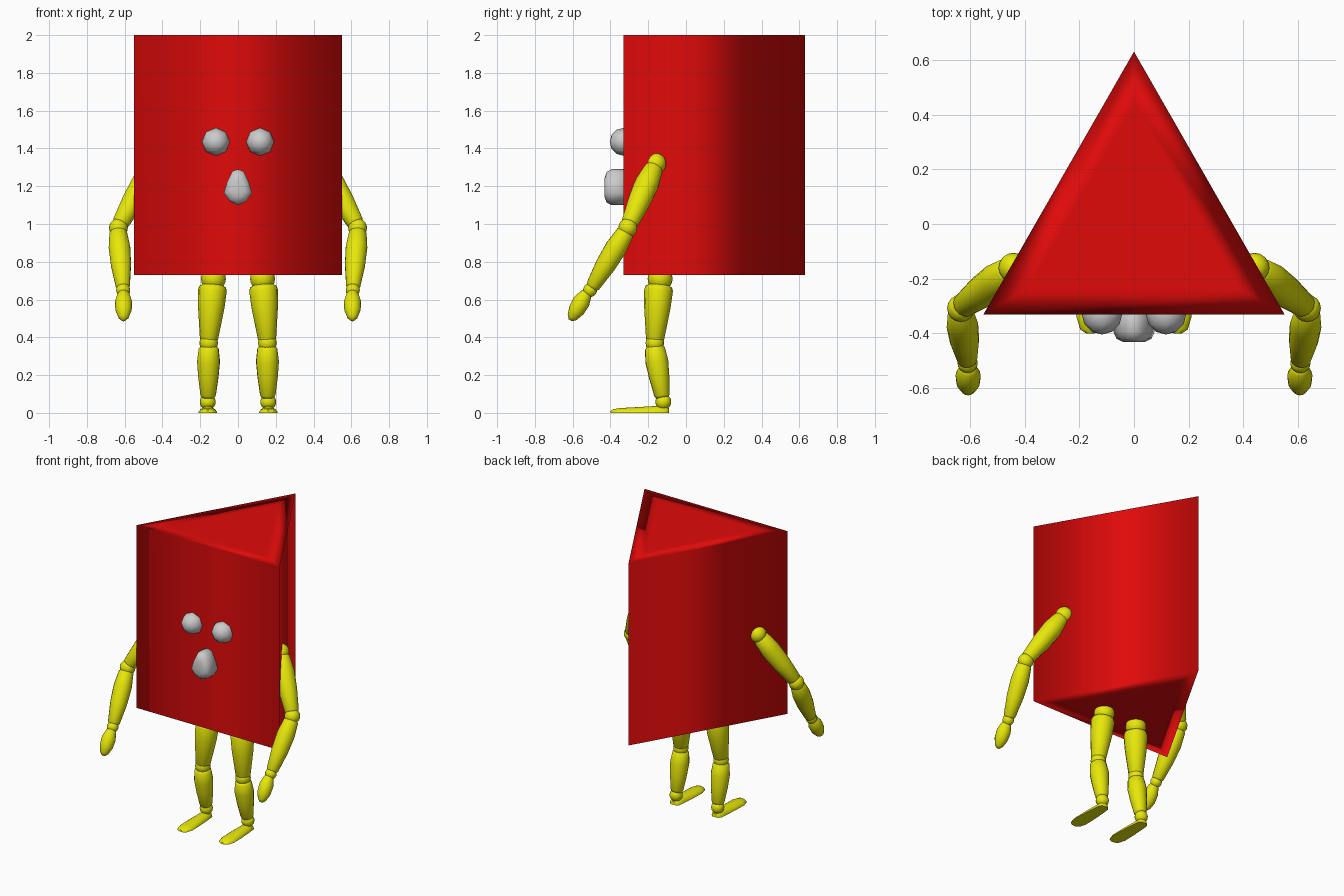
import bpy, bmesh
from math import cos, sin, pi
from mathutils import Vector, Matrix

if "Cube" in bpy.data.objects:
    bpy.data.objects.remove(bpy.data.objects["Cube"])


def material(name, color):
    m = bpy.data.materials.new(name)
    m.diffuse_color = color
    m.use_nodes = True
    m.node_tree.nodes["Principled BSDF"].inputs["Base Color"].default_value = m.diffuse_color
    return m


RED = material("red", (0.75, 0.003, 0.003, 1))
YELLOW = material("yellow", (0.8, 0.8, 0.003, 1))


def finish(bm, name, mat=None):
    bmesh.ops.recalc_face_normals(bm, faces=bm.faces)
    me = bpy.data.meshes.new(name)
    bm.to_mesh(me)
    bm.free()
    for p in me.polygons:
        p.use_smooth = True
    if mat:
        me.materials.append(mat)
    ob = bpy.data.objects.new(name, me)
    bpy.context.collection.objects.link(ob)
    return ob


def loft(rings, name, mat=None):
    bm = bmesh.new()
    rows = [[bm.verts.new(p) for p in ring] for ring in rings]
    n = len(rows[0])
    for a, b in zip(rows, rows[1:]):
        for i in range(n):
            j = (i + 1) % n
            bm.faces.new((a[i], a[j], b[j], b[i]))
    bm.faces.new(rows[0][::-1])
    bm.faces.new(rows[-1])
    return finish(bm, name, mat)


def limb(name, start, end, profile, sides=16):
    # turned segment; profile holds (fraction along the axis, radius)
    a, d = Vector(start), Vector(end) - Vector(start)
    q = d.to_track_quat('Z', 'Y')
    loft([[a + d * t + q @ Vector((r * cos(2 * pi * i / sides), r * sin(2 * pi * i / sides), 0))
           for i in range(sides)] for t, r in profile], name, YELLOW)


def ball(name, pos, r, mat=YELLOW, u=16, v=10, turn=0):
    bm = bmesh.new()
    m = Matrix.Translation(pos) @ Matrix.Rotation(turn, 4, 'X')
    bmesh.ops.create_uvsphere(bm, u_segments=u, v_segments=v, radius=r, matrix=m)
    return finish(bm, name, mat)


# Three-sided body, flat inset ends, shaded smoothly around the corners
def triangle(s, z):
    return [(x * s, -0.01 + y * s, z) for x, y in ((-0.55, -0.32), (0.55, -0.32), (0, 0.64))]


body = loft([triangle(0.7, 0.73), triangle(1, 0.73), triangle(1, 2.0), triangle(0.7, 2.0)], "body", RED)
wn = body.modifiers.new("normals", 'WEIGHTED_NORMAL')
wn.weight = 100

# Nose: pear-shaped outline, rounded towards the front
outline = [(0, 1.29), (0.03, 1.28), (0.057, 1.225), (0.075, 1.165), (0.045, 1.12), (0, 1.1)]
outline += [(-x, z) for x, z in outline[-2:0:-1]]
loft([[(x * s, y, 1.19 + (z - 1.19) * s) for x, z in outline]
      for y, s in ((-0.3, 1), (-0.395, 1), (-0.42, 0.85), (-0.432, 0.5))], "nose")

for s, side in ((-1, "left"), (1, "right")):
    # Eye
    ball(side + "_eye", (s * 0.117, -0.33, 1.435), 0.074, None, 8, 6, pi / 2)

    # Arm
    ball(side + "_shoulder", (s * 0.44, -0.16, 1.32), 0.055)
    limb(side + "_upper_arm", (s * 0.447, -0.165, 1.31), (s * 0.628, -0.302, 0.995),
         [(0, 0.035), (0.06, 0.052), (0.3, 0.064), (0.6, 0.06), (0.95, 0.046), (1, 0.035)])
    ball(side + "_elbow", (s * 0.633, -0.308, 0.98), 0.05)
    limb(side + "_forearm", (s * 0.635, -0.315, 0.965), (s * 0.609, -0.5, 0.66),
         [(0, 0.035), (0.04, 0.047), (0.3, 0.058), (0.6, 0.054), (0.96, 0.038), (1, 0.028)])
    ball(side + "_wrist", (s * 0.608, -0.508, 0.65), 0.037)
    limb(side + "_hand", (s * 0.606, -0.522, 0.642), (s * 0.606, -0.612, 0.49),
         [(0, 0.02), (0.08, 0.032), (0.35, 0.046), (0.65, 0.043), (0.9, 0.027), (1, 0.01)])

    # Leg
    ball(side + "_hip", (s * 0.13, -0.137, 0.71), 0.066)
    limb(side + "_thigh", (s * 0.133, -0.143, 0.68), (s * 0.155, -0.165, 0.375),
         [(0, 0.05), (0.04, 0.07), (0.1, 0.076), (0.4, 0.07), (0.95, 0.048), (1, 0.038)])
    ball(side + "_knee", (s * 0.155, -0.165, 0.37), 0.049)
    limb(side + "_shin", (s * 0.155, -0.167, 0.355), (s * 0.158, -0.125, 0.08),
         [(0, 0.04), (0.05, 0.053), (0.3, 0.061), (0.6, 0.054), (0.95, 0.041), (1, 0.033)])
    ball(side + "_ankle", (s * 0.16, -0.12, 0.058), 0.042)

    # Foot: half-round sections as (y, half width, height)
    sections = [(-0.4, 0.015, 0.01), (-0.385, 0.037, 0.02), (-0.34, 0.05, 0.026),
                (-0.25, 0.048, 0.031), (-0.15, 0.041, 0.037), (-0.105, 0.036, 0.036), (-0.09, 0.022, 0.025)]
    foot = loft([[(s * 0.16 + w * cos(pi * i / 10), y, h * sin(pi * i / 10)) for i in range(11)]
                 for y, w, h in sections], side + "_foot", YELLOW)
    bpy.ops.object.select_all(action='DESELECT')
    bpy.context.view_layer.objects.active = foot
    foot.select_set(True)
    bpy.ops.object.shade_smooth_by_angle(angle=0.9)
